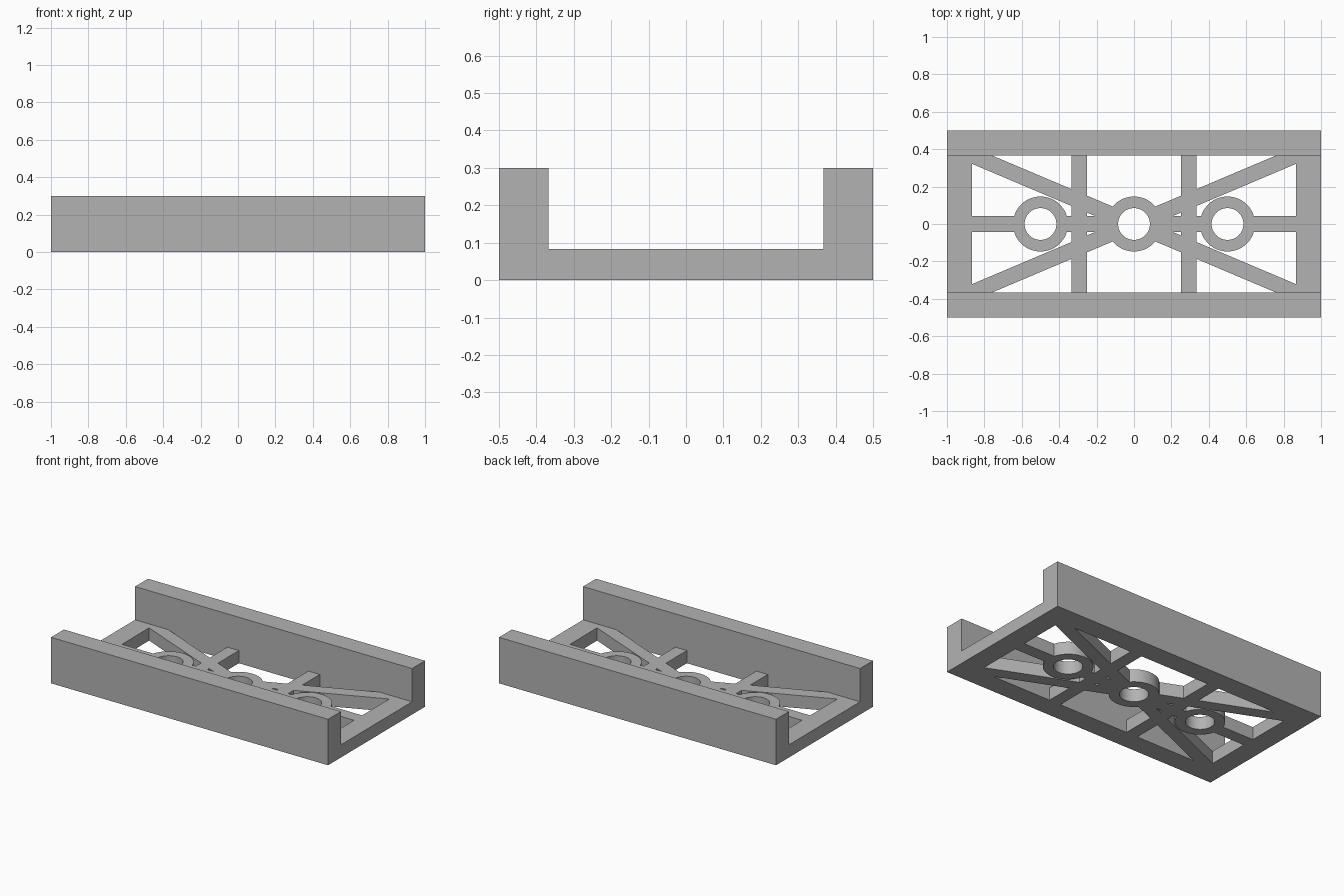
import bpy, bmesh, math
from mathutils import Matrix

if "Cube" in bpy.data.objects:
    bpy.data.objects.remove(bpy.data.objects["Cube"], do_unlink=True)

LENGTH, HALF_WIDTH = 2.0, 0.5
WALL_Y, END_X = 0.367, 0.867      # inner faces of side walls and end beams
WALL_TOP, DECK_TOP = 0.3, 0.083
BAR = 0.083                       # width of every web bar
RING_X = (-0.5, 0.0, 0.5)


def new_object(name, bm):
    bmesh.ops.recalc_face_normals(bm, faces=bm.faces)
    mesh = bpy.data.meshes.new(name)
    bm.to_mesh(mesh)
    bm.free()
    ob = bpy.data.objects.new(name, mesh)
    bpy.context.collection.objects.link(ob)
    return ob


def bar(name, sx, sy, height, x=0.0, angle=0.0):
    bm = bmesh.new()
    bmesh.ops.create_cube(bm, size=1.0)
    bmesh.ops.scale(bm, vec=(sx, sy, height), verts=bm.verts)
    bmesh.ops.transform(bm, verts=bm.verts,
                        matrix=Matrix.Translation((x, 0, 0)) @ Matrix.Rotation(angle, 4, "Z"))
    return new_object(name, bm)


def disc(name, radius, height, x):
    bm = bmesh.new()
    bmesh.ops.create_cone(bm, cap_ends=True, segments=64, radius1=radius, radius2=radius,
                          depth=height, matrix=Matrix.Translation((x, 0, 0)))
    return new_object(name, bm)


def combine(target, tool, operation):
    """Apply an exact boolean and discard the tool."""
    mod = target.modifiers.new("combine", "BOOLEAN")
    mod.operation, mod.solver, mod.object = operation, "EXACT", tool
    graph = bpy.context.evaluated_depsgraph_get()
    graph.update()
    mesh = bpy.data.meshes.new_from_object(target.evaluated_get(graph))
    target.modifiers.clear()
    target.data = mesh
    bpy.data.objects.remove(tool, do_unlink=True)


# Channel: U-shaped section swept along x
section = [(-HALF_WIDTH, 0), (HALF_WIDTH, 0), (HALF_WIDTH, WALL_TOP), (WALL_Y, WALL_TOP),
           (WALL_Y, DECK_TOP), (-WALL_Y, DECK_TOP), (-WALL_Y, WALL_TOP), (-HALF_WIDTH, WALL_TOP)]
bm = bmesh.new()
face = bm.faces.new([bm.verts.new((-LENGTH / 2, y, z)) for y, z in section])
swept = bmesh.ops.extrude_face_region(bm, geom=[face], use_keep_orig=True)
bmesh.ops.translate(bm, vec=(LENGTH, 0, 0),
                    verts=[g for g in swept["geom"] if isinstance(g, bmesh.types.BMVert)])
channel = new_object("channel_frame", bm)

# Web: lengthwise bar, diagonals, cross bars and bearing rings
web = bar("web", LENGTH, BAR, 0.5)
diagonal = math.atan2(WALL_Y, END_X)
parts = [bar("diagonal_a", 2.3, BAR, 0.52, angle=diagonal),
         bar("diagonal_b", 2.3, BAR, 0.54, angle=-diagonal),
         bar("cross_bar_right", BAR, 0.9, 0.56, x=-0.292),
         bar("cross_bar_left", BAR, 0.9, 0.58, x=0.292)]
parts += [disc("ring", 0.147, 0.6 + 0.02 * i, x) for i, x in enumerate(RING_X)]
for part in parts:
    combine(web, part, "UNION")
for x in RING_X:
    combine(web, disc("ring_hole", 0.085, 0.8, x), "DIFFERENCE")

# Windows: whatever the web leaves open is cut from the deck
windows = bar("windows", 2 * END_X, 2 * WALL_Y, 0.3)
combine(windows, web, "DIFFERENCE")
combine(channel, windows, "DIFFERENCE")

# Colour and shading
grey = bpy.data.materials.new("light grey")
grey.use_nodes = True
colour = (0.45, 0.45, 0.45, 1.0)
grey.diffuse_color = colour
grey.node_tree.nodes["Principled BSDF"].inputs["Base Color"].default_value = colour
channel.data.materials.clear()
channel.data.materials.append(grey)

bpy.ops.object.select_all(action="DESELECT")
channel.select_set(True)
bpy.context.view_layer.objects.active = channel
bpy.ops.object.shade_smooth_by_angle(angle=math.radians(20))
